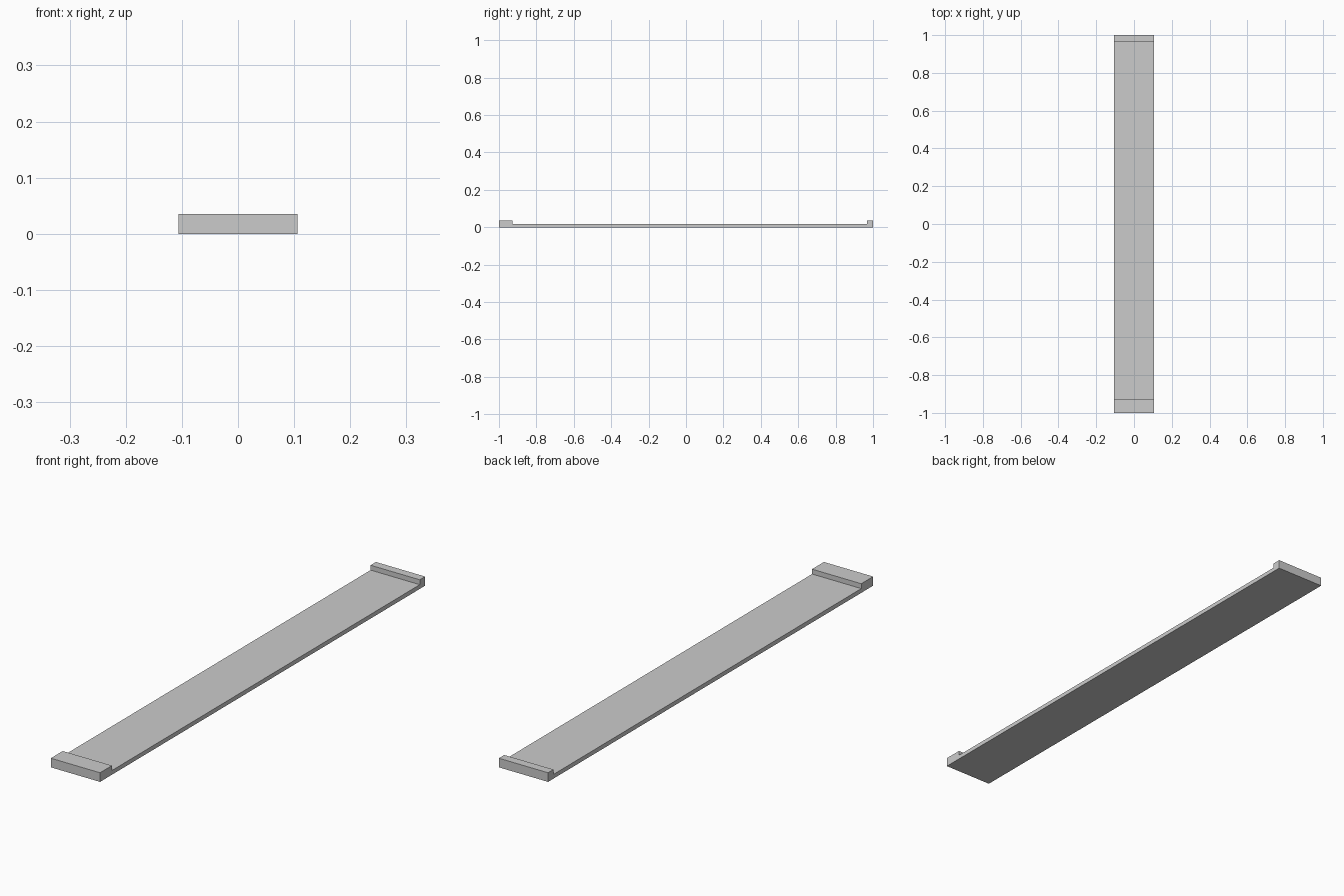
import bpy, bmesh

if "Cube" in bpy.data.objects:
    bpy.data.objects.remove(bpy.data.objects["Cube"])

HALF_W = 0.106
TOP = 0.0355      # height of the end lips
DECK = 0.0165     # height of the long flat deck


def extrude_profile(name, points, half_width):
    """Extrude a closed (y, z) side profile across x."""
    bm = bmesh.new()
    face = bm.faces.new([bm.verts.new((-half_width, y, z)) for y, z in points])
    result = bmesh.ops.extrude_face_region(bm, geom=[face])
    moved = [v for v in result["geom"] if isinstance(v, bmesh.types.BMVert)]
    bmesh.ops.translate(bm, vec=(2 * half_width, 0, 0), verts=moved)
    bmesh.ops.recalc_face_normals(bm, faces=bm.faces[:])
    mesh = bpy.data.meshes.new(name)
    bm.to_mesh(mesh)
    bm.free()
    obj = bpy.data.objects.new(name, mesh)
    bpy.context.collection.objects.link(obj)
    return obj


# Long flat strip with a wide raised lip at the front and a narrow one at the back
extrude_profile("lipped_plank", [
    (-1.0, 0.0), (1.0, 0.0),
    (1.0, TOP), (0.967, TOP), (0.967, DECK),
    (-0.927, DECK), (-0.927, TOP), (-1.0, TOP),
], HALF_W)
